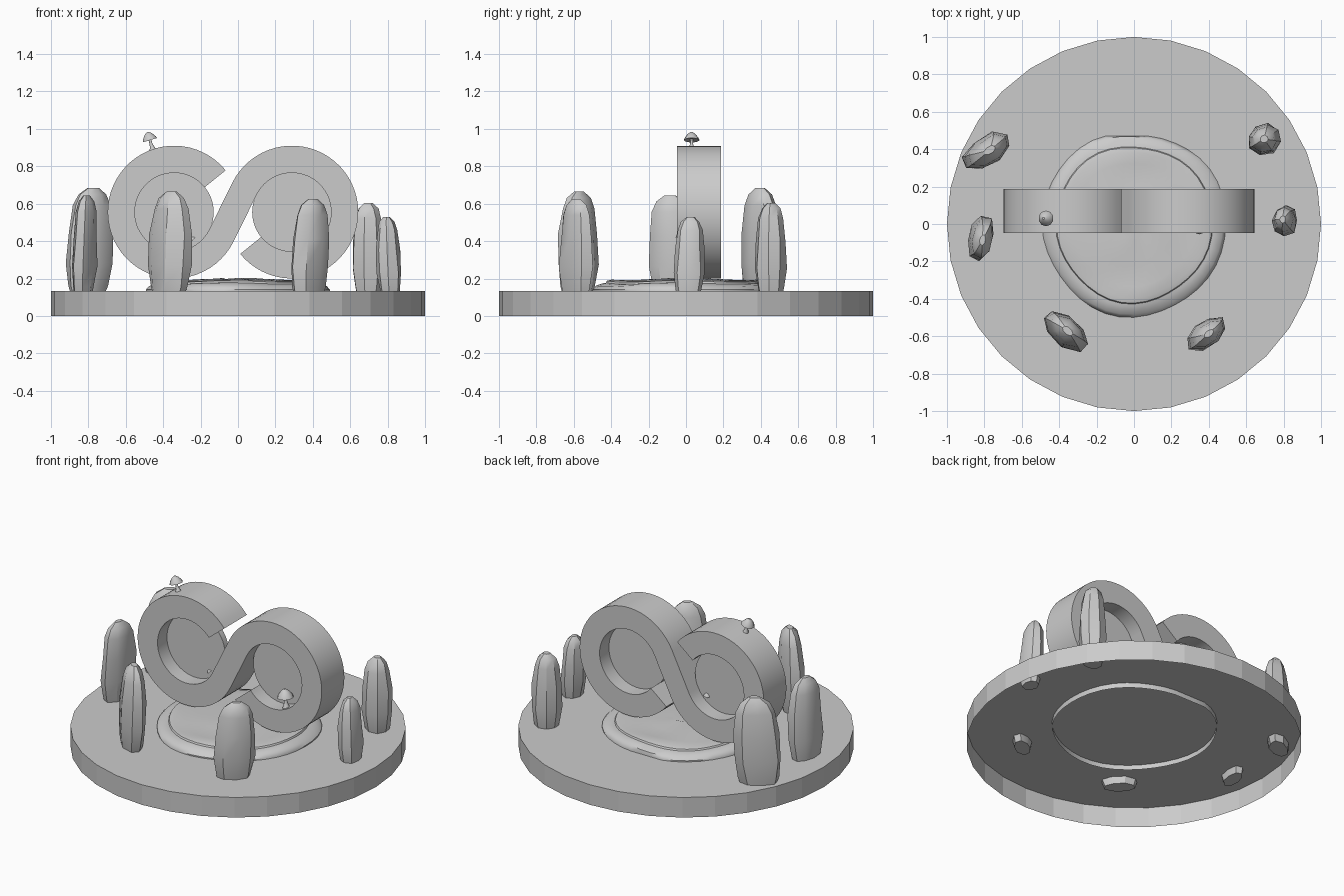
import bpy, bmesh, math, random
from mathutils import Vector, Matrix

cube = bpy.data.objects.get("Cube")
if cube:
    bpy.data.objects.remove(cube, do_unlink=True)

stone = bpy.data.materials.new("stone_grey")
stone.use_nodes = True
GREY = (0.6, 0.6, 0.6, 1)
stone.diffuse_color = GREY
stone.node_tree.nodes["Principled BSDF"].inputs["Base Color"].default_value = GREY
random.seed(4)


def loft(name, rings, bottom=True, top=True, smooth=None, matrix=None):
    """Skin a list of point rings, running upward and anticlockwise."""
    bm = bmesh.new()
    loops = [[bm.verts.new(p) for p in ring] for ring in rings]
    n = len(rings[0])
    for a, b in zip(loops, loops[1:]):
        for i in range(n):
            j = (i + 1) % n
            bm.faces.new((a[i], a[j], b[j], b[i]))
    if bottom:
        bm.faces.new(loops[0][::-1])
    if top:
        bm.faces.new(loops[-1])
    if bottom and top:
        bmesh.ops.recalc_face_normals(bm, faces=bm.faces)
    if matrix:
        bm.transform(matrix)
    mesh = bpy.data.meshes.new(name)
    bm.to_mesh(mesh)
    bm.free()
    mesh.materials.append(stone)
    obj = bpy.data.objects.new(name, mesh)
    bpy.context.collection.objects.link(obj)
    if smooth:
        bpy.ops.object.select_all(action='DESELECT')
        obj.select_set(True)
        bpy.context.view_layer.objects.active = obj
        bpy.ops.object.shade_smooth_by_angle(angle=math.radians(smooth))
    return obj


def circle(r, z, n=32):
    return [(r * math.cos(math.tau * i / n), r * math.sin(math.tau * i / n), z)
            for i in range(n)]


# Round base, open underneath
loft("base_disc", [circle(1, 0), circle(1, 0.132)], bottom=False)


# Low stepped mound, open underneath
def wobbly(r, z, amount):
    ring = []
    for x, y, h in circle(r, z, 40):
        a = math.atan2(y, x)
        k = 1 + amount * (math.sin(3 * a + 0.6) + 0.7 * math.sin(5 * a + r * 9))
        lift = 0.004 * math.sin(4 * a + r * 20) if z > 0.14 else 0
        ring.append((x * k, min(y * k, 0.47), h + lift))
    return ring


STEPS = [(0.49, 0.1), (0.492, 0.14), (0.475, 0.16), (0.435, 0.172), (0.42, 0.174),
         (0.415, 0.184), (0.39, 0.19), (0.33, 0.188), (0.22, 0.194), (0.08, 0.199)]
loft("mound", [wobbly(r, z, 0.014) for r, z in STEPS], bottom=False, smooth=40)

# Curled band: left arc, straight diagonal, right arc
LEFT, RIGHT, MID_Z = -0.342, 0.288, 0.555
INNER, OUTER = 0.21, 0.355
FRONT, BACK = -0.048, 0.187
mid_r = (INNER + OUTER) / 2
half = (OUTER - INNER) / 2
tilt = math.asin(2 * mid_r / (RIGHT - LEFT))
turn = tilt - math.pi / 2
end = math.radians(39)
N = 48


def section(cx, ang, side):
    d = Vector((math.cos(ang), 0, math.sin(ang)))
    c = Vector((cx, 0, MID_Z)) + d * mid_r
    a, b = c + d * half * side, c - d * half * side
    return [(p.x, y, p.z) for p, y in ((a, FRONT), (b, FRONT), (b, BACK), (a, BACK))]


def arc(start, stop):
    return [start + (stop - start) * i / N for i in range(N + 1)]


sections = [section(LEFT, a, 1) for a in arc(end, math.tau + turn)]
sections += [section(RIGHT, a, -1) for a in arc(math.pi + turn, end - math.pi)]
loft("curled_band", sections, smooth=30)

# Thin discs closing both loops
for name, cx in (("left_loop_disc", LEFT), ("right_loop_disc", RIGHT)):
    lay = Matrix.Translation((cx, 0.07, MID_Z)) @ Matrix.Rotation(math.pi / 2, 4, 'X')
    loft(name, [circle(INNER + 0.002, -0.02, 64), circle(INNER + 0.002, 0.02, 64)],
         smooth=30, matrix=lay)


# Standing stones: tapered, faceted and slightly bent
def standing_stone(name, x, y, length, width, turn_deg, height, lean_x, lean_y):
    levels = [(0, 0.68), (0.12, 0.84), (0.32, 1), (0.6, 0.95), (0.84, 0.8),
              (0.94, 0.6), (1, 0.24)]
    foot = 0.09
    n = 8
    jitter = [random.uniform(0.88, 1.08) for _ in range(n)]
    t = math.radians(turn_deg)
    rings = []
    for f, s in levels:
        ring = []
        for i in range(n):
            a = math.tau * (i + 0.3) / n
            k = s * jitter[i] * random.uniform(0.94, 1.06)
            u, v = length / 2 * k * math.cos(a), width / 2 * k * math.sin(a)
            ring.append((x + u * math.cos(t) - v * math.sin(t) + lean_x * f,
                         y + u * math.sin(t) + v * math.cos(t) + lean_y * f,
                         foot + (height - foot) * f))
        rings.append(ring)
    loft(name, rings, smooth=32)


standing_stone("front_right_stone", -0.375, -0.57, 0.3, 0.16, -38, 0.665, 0.02, 0.0)
standing_stone("front_left_stone", 0.375, -0.585, 0.25, 0.15, 35, 0.625, 0.025, 0.0)
standing_stone("left_stone", 0.815, 0.015, 0.18, 0.14, 75, 0.53, -0.02, 0.01)
standing_stone("back_left_stone", 0.695, 0.455, 0.19, 0.17, 20, 0.605, 0.0, 0.0)
standing_stone("back_right_stone", -0.8, 0.385, 0.29, 0.16, 32, 0.685, 0.03, 0.01)
standing_stone("right_stone", -0.83, -0.065, 0.25, 0.14, 80, 0.645, 0.02, -0.02)


# Little mushrooms growing from the band
def mushroom(name, base, axis, size):
    place = (Matrix.Translation(base)
             @ Vector(axis).to_track_quat('Z', 'Y').to_matrix().to_4x4()
             @ Matrix.Scale(size, 4))
    stem = [(0.024, -0.01), (0.013, 0.015), (0.008, 0.035), (0.008, 0.068)]
    cap = [(0.01, 0.06), (0.042, 0.055), (0.038, 0.066), (0.022, 0.088), (0.006, 0.1)]
    for part, profile in (("stem", stem), ("cap", cap)):
        loft(name + "_" + part, [circle(r, z, 10) for r, z in profile],
             smooth=35, matrix=place)


mushroom("top_mushroom", (-0.455, 0.03, 0.887), (-0.3, 0, 1), 1)
mushroom("inner_mushroom", (0.355, -0.005, 0.355), (-0.1, 0, 1), 1.2)
mushroom("tiny_mushroom", (-0.21, 0.08, 0.39), (-0.1, 0, 1), 0.6)
mushroom("tiniest_mushroom", (-0.22, 0.06, 0.388), (-1, 0, 0.9), 0.5)
